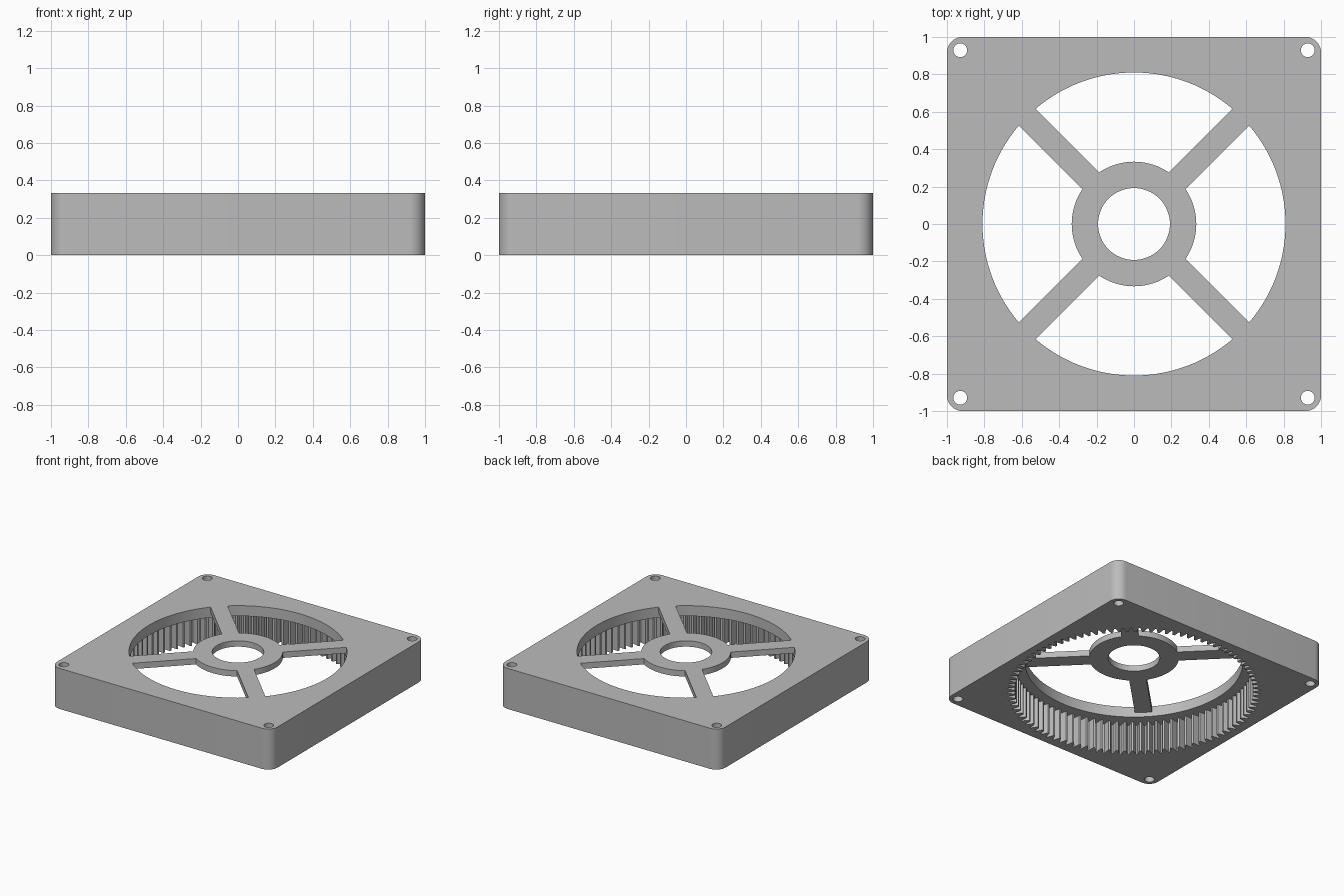
import bpy, bmesh
from math import sin, cos, pi, asin

cube = bpy.data.objects.get("Cube")
if cube:
    bpy.data.objects.remove(cube, do_unlink=True)

HEIGHT = 0.333
LEDGE = 0.248        # underside of the lip above the gear teeth
GRILLE = 0.285       # underside of hub and spokes
OPENING = 0.81
HUB = 0.333
SPOKE_HALF = 0.064
TEETH = 96

grey = bpy.data.materials.new("mid_grey")
grey.use_nodes = True
colour = (0.5, 0.5, 0.5, 1)
grey.diffuse_color = colour
grey.node_tree.nodes["Principled BSDF"].inputs["Base Color"].default_value = colour


def arc(r, a, b, steps, cx=0, cy=0):
    """Points along an arc from angle a to angle b."""
    return [(cx + r * cos(a + (b - a) * i / steps),
             cy + r * sin(a + (b - a) * i / steps)) for i in range(steps + 1)]


def circle(r, steps, cx=0, cy=0):
    return arc(r, 0, 2 * pi, steps, cx, cy)[:-1]


def prism(name, outline, z0, z1):
    """Extrude a closed outline between two heights."""
    bm = bmesh.new()
    face = bm.faces.new([bm.verts.new((x, y, z0)) for x, y in outline])
    top = bmesh.ops.extrude_face_region(bm, geom=[face])["geom"]
    for v in top:
        if isinstance(v, bmesh.types.BMVert):
            v.co.z = z1
    bmesh.ops.recalc_face_normals(bm, faces=bm.faces)
    mesh = bpy.data.meshes.new(name)
    bm.to_mesh(mesh)
    bm.free()
    mesh.materials.append(grey)
    obj = bpy.data.objects.new(name, mesh)
    bpy.context.collection.objects.link(obj)
    return obj


# Square housing with rounded corners
R = 0.083
C = 1 - R
outline = []
for k, (sx, sy) in enumerate([(1, 1), (-1, 1), (-1, -1), (1, -1)]):
    outline += arc(R, k * pi / 2, (k + 1) * pi / 2, 10, sx * C, sy * C)
housing = prism("fan_housing", outline, 0, HEIGHT)
cutters = []

# Ring of internal gear teeth below the lip
gear = []
for i in range(TEETH):
    for share, r in [(-0.37, 0.886), (-0.09, 0.94), (0.09, 0.94), (0.37, 0.886)]:
        a = 2 * pi * (i + share) / TEETH
        gear.append((r * cos(a), r * sin(a)))
cutters.append(prism("gear_cutter", gear, -0.1, LEDGE))

# Four windows leave the hub and diagonal spokes
outer_off = asin(SPOKE_HALF / OPENING)
inner_off = asin(SPOKE_HALF / HUB)
rim = []
for k in range(4):
    a, b = pi / 4 + k * pi / 2, pi / 4 + (k + 1) * pi / 2
    outer = arc(OPENING, a + outer_off, b - outer_off, 28)
    inner = arc(HUB, b - inner_off, a + inner_off, 16)
    rim += [(OPENING * cos(a), OPENING * sin(a))] + outer
    cutters.append(prism("window_cutter", outer + inner, 0.15, 0.5))

# Round opening beneath the spokes, hub hole and corner screw holes
cutters.append(prism("opening_cutter", rim, 0.1, GRILLE))
cutters.append(prism("hub_hole_cutter", circle(0.192, 64), 0.05, 0.5))
for sx in (-1, 1):
    for sy in (-1, 1):
        cutters.append(prism("screw_hole_cutter",
                             circle(0.037, 24, sx * 0.929, sy * 0.929), -0.1, 0.5))

for cutter in cutters:
    cutter.hide_render = True
    mod = housing.modifiers.new(cutter.name, "BOOLEAN")
    mod.operation = "DIFFERENCE"
    mod.solver = "EXACT"
    mod.object = cutter

# Bake the cuts and remove the helpers
bpy.context.view_layer.update()
graph = bpy.context.evaluated_depsgraph_get()
baked = bpy.data.meshes.new_from_object(housing.evaluated_get(graph))
housing.modifiers.clear()
housing.data = baked
for cutter in cutters:
    bpy.data.objects.remove(cutter, do_unlink=True)

bpy.ops.object.select_all(action="DESELECT")
housing.select_set(True)
bpy.context.view_layer.objects.active = housing
bpy.ops.object.shade_smooth_by_angle(angle=pi / 7)
